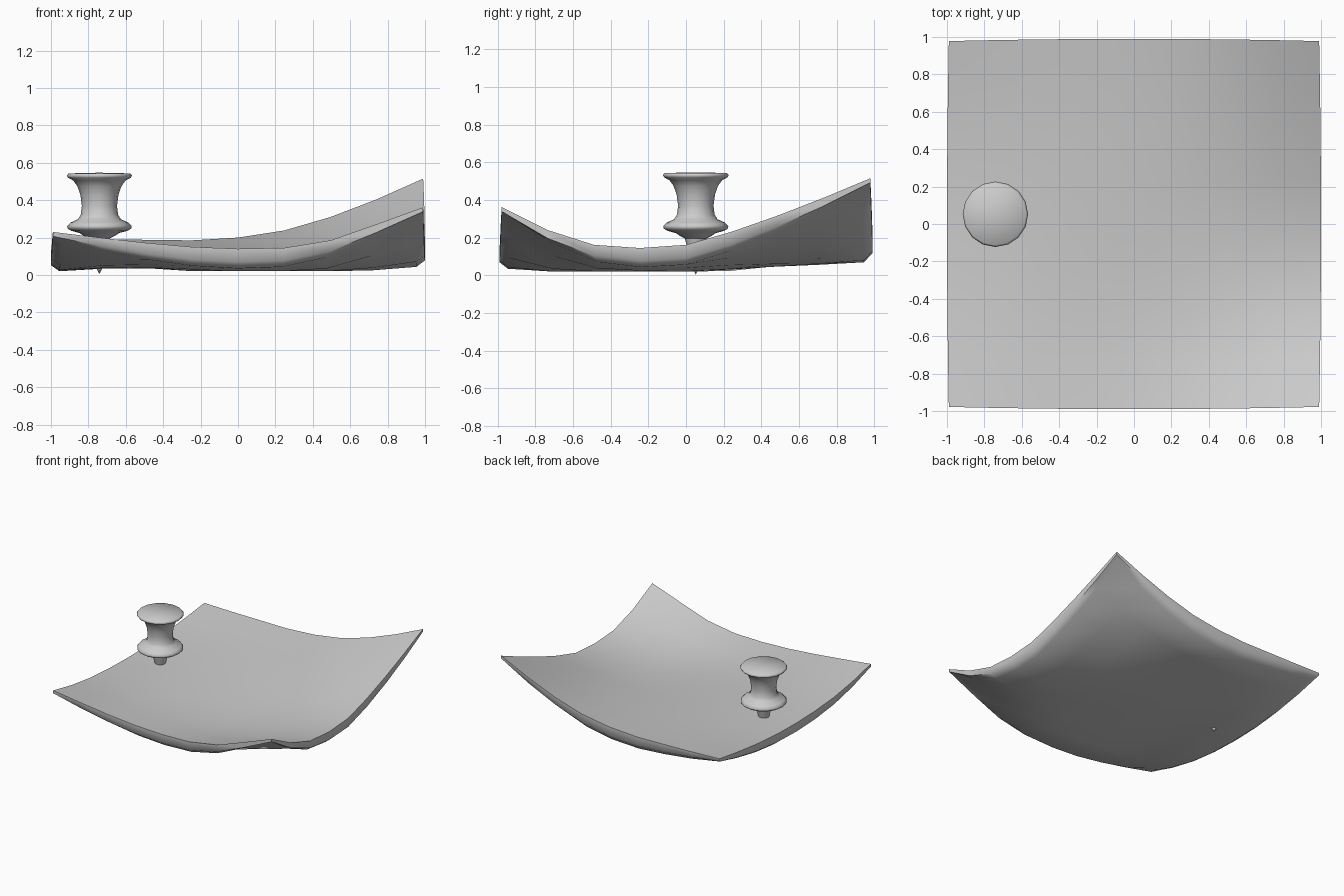
import bpy, bmesh, math

if "Cube" in bpy.data.objects:
    bpy.data.objects.remove(bpy.data.objects["Cube"])

N = 8  # grid cells per side

# Heights of the four curled top edges, sampled every 0.25 units
FRONT = [.23, .20, .172, .15, .14, .145, .185, .272, .362]
BACK = [.20, .192, .188, .185, .20, .238, .31, .405, .515]
LEFT = [.23, .18, .145, .128, .122, .126, .142, .168, .20]
RIGHT = [.362, .24, .162, .145, .162, .232, .318, .413, .515]


def coords(i, j):
    return -1 + 2 * i / N, -1 + 2 * j / N


def top_z(i, j):
    """Surface blended between the four edges, raised a little in the middle."""
    u, v = i / N, j / N
    x, y = coords(i, j)
    edges = (1 - v) * FRONT[i] + v * BACK[i] + (1 - u) * LEFT[j] + u * RIGHT[j]
    corners = ((1 - u) * (1 - v) * FRONT[0] + u * (1 - v) * FRONT[N]
               + (1 - u) * v * BACK[0] + u * v * BACK[N])
    bump = 0.115 - (0.05 if y > 0 else 0.015) * y
    return edges - corners + bump * (1 - x * x) * (1 - y * y)


def make_pad():
    bm = bmesh.new()
    top, bottom, rim = {}, {}, {}
    for i in range(N + 1):
        for j in range(N + 1):
            x, y = coords(i, j)
            z = top_z(i, j)
            px = x * (1 - 0.01 * y * y)
            py = y * (0.99 - 0.012 * x * x)
            corner = (x * y) ** 2
            top[i, j] = bm.verts.new((px, py, z))
            depth = 0.085 - 0.035 * corner + 0.02 * max(x * x, y * y) * (1 - corner)
            depth += 0.015 * max(0, y) ** 2 * (1 - corner)
            bottom[i, j] = bm.verts.new((px * .955, py * .955, max(z - depth, .02)))
            if i in (0, N) or j in (0, N):
                rim[i, j] = bm.verts.new((px, py, z - 0.07 + 0.047 * corner))

    for i in range(N):
        for j in range(N):
            cell = [(i, j), (i + 1, j), (i + 1, j + 1), (i, j + 1)]
            bm.faces.new([top[c] for c in cell])
            bm.faces.new([bottom[c] for c in reversed(cell)])

    # side wall and chamfered lower edge
    loop = ([(k, 0) for k in range(N)] + [(N, k) for k in range(N)]
            + [(N - k, N) for k in range(N)] + [(0, N - k) for k in range(N)])
    for a, b in zip(loop, loop[1:] + loop[:1]):
        bm.faces.new([top[a], rim[a], rim[b], top[b]])
        bm.faces.new([rim[a], bottom[a], bottom[b], rim[b]])
    bmesh.ops.recalc_face_normals(bm, faces=bm.faces)
    return add_object("paper_pad", bm, 62)


def make_lathe(name, profile, centre, sides):
    """Spin a (radius, height) profile about a vertical axis."""
    bm = bmesh.new()
    verts = [bm.verts.new((r, 0, z)) for r, z in profile]
    edges = [bm.edges.new(p) for p in zip(verts, verts[1:])]
    bmesh.ops.spin(bm, geom=verts + edges, cent=(0, 0, 0), axis=(0, 0, 1),
                   angle=math.tau, steps=sides)
    bmesh.ops.remove_doubles(bm, verts=bm.verts, dist=1e-4)
    bmesh.ops.recalc_face_normals(bm, faces=bm.faces)
    ob = add_object(name, bm, 80)
    ob.location = (*centre, 0)
    return ob


def add_object(name, bm, smooth_angle):
    mesh = bpy.data.meshes.new(name)
    bm.to_mesh(mesh)
    bm.free()
    ob = bpy.data.objects.new(name, mesh)
    bpy.context.collection.objects.link(ob)
    bpy.ops.object.select_all(action='DESELECT')
    ob.select_set(True)
    bpy.context.view_layer.objects.active = ob
    bpy.ops.object.shade_smooth_by_angle(angle=math.radians(smooth_angle))
    return ob


make_pad()

# Push pin stuck through the left side of the pad
PIN = (-.741, .052)
make_lathe("pin_needle", [(0, .005), (.016, .035), (.043, .14), (.058, .195), (0, .21)], PIN, 16)
make_lathe("pin_handle", [
    (0, .19), (.055, .195), (.085, .21), (.105, .224), (.15, .236), (.17, .248),
    (.173, .262), (.155, .28), (.115, .298), (.1, .322), (.094, .37), (.102, .43),
    (.118, .475), (.14, .505), (.168, .52), (.175, .532), (.165, .543), (0, .547)], PIN, 16)
